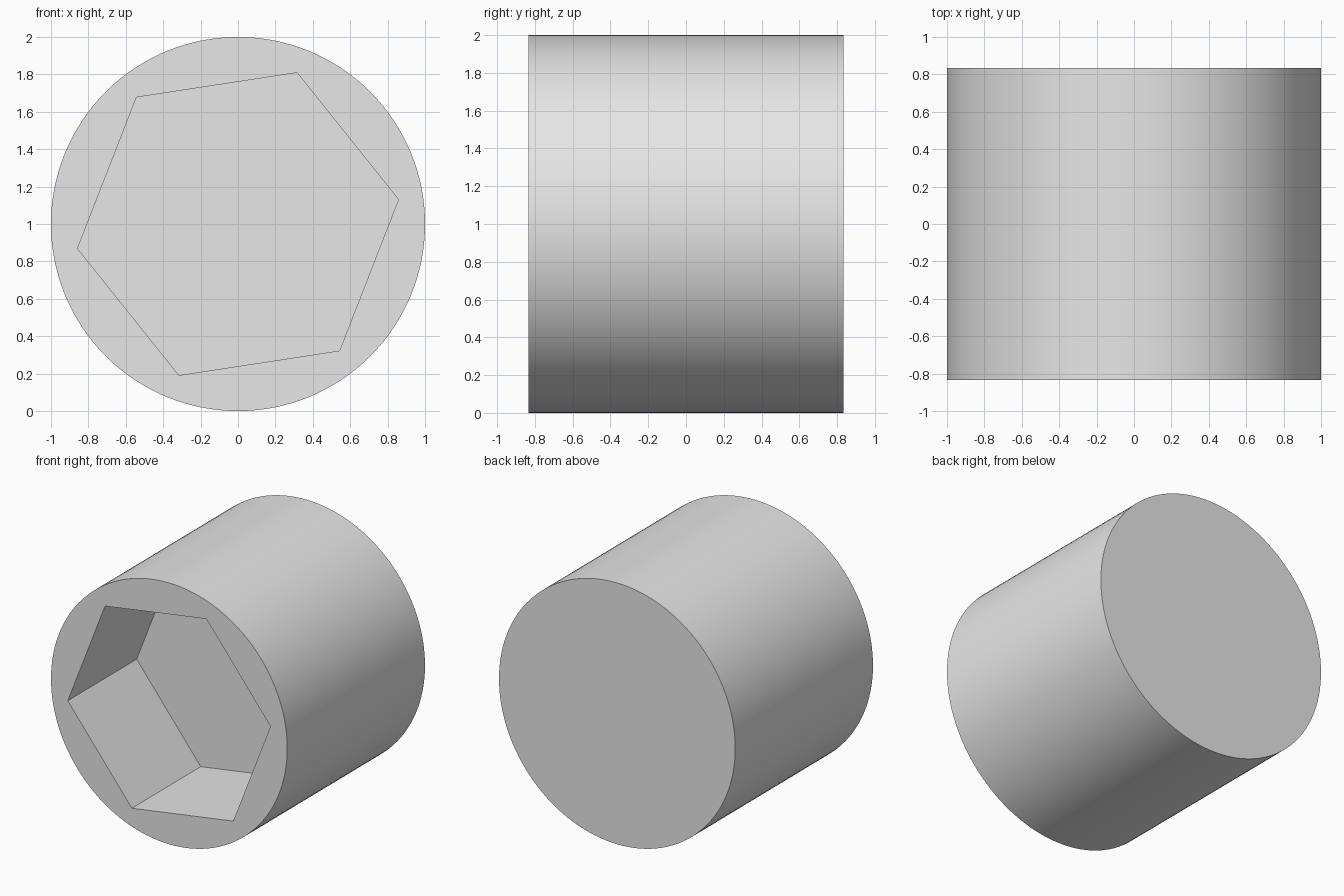
import bpy, bmesh, math
from mathutils import Matrix

cube = bpy.data.objects.get("Cube")
if cube:
    bpy.data.objects.remove(cube, do_unlink=True)

RADIUS, HALF_LENGTH = 1.0, 0.833
HEX_RADIUS, HEX_TURN = 0.868, math.radians(8.7)
SIDES = 128

grey = bpy.data.materials.new("plain grey")
grey.use_nodes = True
colour = (0.8, 0.8, 0.8, 1.0)
grey.diffuse_color = colour
grey.node_tree.nodes["Principled BSDF"].inputs["Base Color"].default_value = colour


def prism(name, sides, radius, length, y, turn=0.0):
    """Solid prism whose axis runs along y, centred at height RADIUS."""
    bm = bmesh.new()
    bmesh.ops.create_cone(bm, cap_ends=True, segments=sides,
                          radius1=radius, radius2=radius, depth=length)
    # Put a corner on +x, lay the axis along y, then turn about it
    corner = max(bm.verts, key=lambda v: v.co.x).co
    start = math.atan2(corner.y, corner.x)
    place = (Matrix.Translation((0, y, RADIUS))
             @ Matrix.Rotation(math.pi / 2, 4, 'X')
             @ Matrix.Rotation(turn - start, 4, 'Z'))
    bmesh.ops.transform(bm, matrix=place, verts=bm.verts)
    mesh = bpy.data.meshes.new(name)
    bm.to_mesh(mesh)
    bm.free()
    mesh.materials.append(grey)
    obj = bpy.data.objects.new(name, mesh)
    bpy.context.collection.objects.link(obj)
    return obj


# Round body and the hexagonal recess reaching halfway in from the front
body = prism("socket_body", SIDES, RADIUS, 2 * HALF_LENGTH, 0)
cutter = prism("hex_recess_cutter", 6, HEX_RADIUS, 2 * HALF_LENGTH,
               -HALF_LENGTH, HEX_TURN)

cut = body.modifiers.new("hex recess", 'BOOLEAN')
cut.operation = 'DIFFERENCE'
cut.solver = 'EXACT'
cut.object = cutter

bpy.ops.object.select_all(action='DESELECT')
body.select_set(True)
bpy.context.view_layer.objects.active = body
bpy.ops.object.modifier_apply(modifier=cut.name)
bpy.data.objects.remove(cutter, do_unlink=True)

# Smooth round wall, crisp rims and recess edges
bpy.ops.object.shade_smooth_by_angle(angle=math.radians(30))
